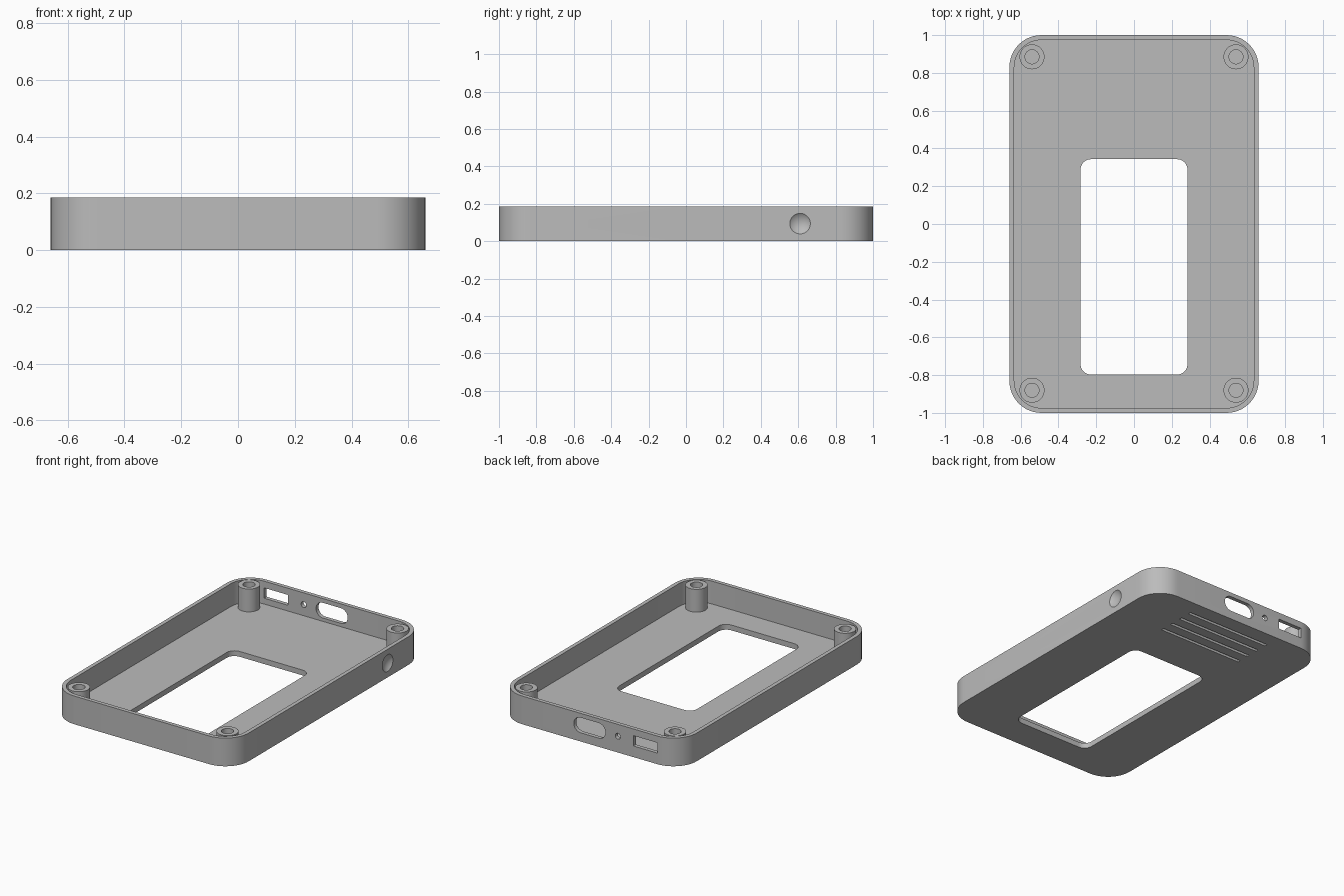
import bpy, bmesh, math
from mathutils import Matrix

cube = bpy.data.objects.get("Cube")
if cube:
    bpy.data.objects.remove(cube)

HX, HY, HEIGHT = 0.66, 1.0, 0.185
WALL, FLOOR, CORNER = 0.026, 0.035, 0.17
PORT_Z = 0.107

grey = bpy.data.materials.new("plain grey")
grey.use_nodes = True
COLOUR = (0.5, 0.5, 0.5, 1)
grey.diffuse_color = COLOUR
grey.node_tree.nodes["Principled BSDF"].inputs["Base Color"].default_value = COLOUR


def finish(bm, name, matrix=None):
    if matrix:
        bm.transform(matrix)
    bmesh.ops.recalc_face_normals(bm, faces=bm.faces)
    mesh = bpy.data.meshes.new(name)
    bm.to_mesh(mesh)
    bm.free()
    obj = bpy.data.objects.new(name, mesh)
    obj.data.materials.append(grey)
    bpy.context.collection.objects.link(obj)
    return obj


def rounded_prism(name, hx, hy, radius, z0, z1, matrix=None, steps=12):
    """Vertical prism with a rounded rectangle outline."""
    bm = bmesh.new()
    ring = []
    for q, (sx, sy) in enumerate([(1, 1), (-1, 1), (-1, -1), (1, -1)]):
        for i in range(steps + 1):
            a = math.pi / 2 * (q + i / steps)
            ring.append(bm.verts.new((sx * (hx - radius) + radius * math.cos(a),
                                      sy * (hy - radius) + radius * math.sin(a), z0)))
    bmesh.ops.remove_doubles(bm, verts=ring, dist=1e-5)
    base = bm.faces.new(sorted(bm.verts, key=lambda v: math.atan2(v.co.y, v.co.x)))
    top = bmesh.ops.extrude_face_region(bm, geom=[base], use_keep_orig=True)["geom"]
    bmesh.ops.translate(bm, vec=(0, 0, z1 - z0),
                        verts=[g for g in top if isinstance(g, bmesh.types.BMVert)])
    return finish(bm, name, matrix)


def cylinder(name, radius, z0, z1, matrix=None):
    bm = bmesh.new()
    bmesh.ops.create_cone(bm, cap_ends=True, segments=40, radius1=radius, radius2=radius,
                          depth=z1 - z0, matrix=Matrix.Translation((0, 0, (z0 + z1) / 2)))
    return finish(bm, name, matrix)


def cut(target, cutter):
    """Subtract a cutter and remove it."""
    cutter.hide_render = True
    mod = target.modifiers.new("cut", "BOOLEAN")
    mod.operation = "DIFFERENCE"
    mod.solver = "EXACT"
    mod.object = cutter
    bpy.context.view_layer.objects.active = target
    bpy.ops.object.modifier_apply(modifier=mod.name)
    bpy.data.objects.remove(cutter)


def smooth(obj):
    bpy.ops.object.select_all(action="DESELECT")
    obj.select_set(True)
    bpy.context.view_layer.objects.active = obj
    bpy.ops.object.shade_smooth_by_angle(angle=math.radians(30))


def back_wall(x):
    return Matrix.Translation((x, HY, PORT_Z)) @ Matrix.Rotation(math.pi / 2, 4, "X")


# Open tray
case = rounded_prism("case_shell", HX, HY, CORNER, 0, HEIGHT)
cut(case, rounded_prism("cavity", HX - WALL, HY - WALL, CORNER - WALL, FLOOR, HEIGHT + 0.1))

# Display window in the floor
cut(case, rounded_prism("window", 0.283, 0.57, 0.055, -0.1, 0.1,
                        Matrix.Translation((0, -0.227, 0))))

# Back ports: pill, pinhole and rectangle
cut(case, rounded_prism("pill_port", 0.115, 0.05, 0.0499, -0.06, 0.06, back_wall(0)))
cut(case, cylinder("pinhole", 0.019, -0.06, 0.06, back_wall(-0.205)))
cut(case, rounded_prism("rectangle_port", 0.087, 0.034, 0.002, -0.06, 0.06, back_wall(-0.405)))

# Side slot recess and concave thumb dish
side = Matrix.Translation((HX, -0.367, 0.093)) @ Matrix.Rotation(math.pi / 2, 4, "Y")
cut(case, rounded_prism("side_slot", 0.018, 0.137, 0.001, -0.015, 0.05, side))
bm = bmesh.new()
bmesh.ops.create_uvsphere(bm, u_segments=64, v_segments=48, radius=0.0856)
cut(case, finish(bm, "dish", Matrix.Translation((HX + 0.0656, 0.61, 0.094))
                 @ Matrix.Rotation(math.pi / 2, 4, "Y")))

# Shallow grooves under the floor
for i in range(4):
    place = Matrix.Translation((0, 0.635 + 0.085 * i, 0))
    cut(case, rounded_prism("groove", 0.305, 0.01, 0.002, -0.05, 0.015, place))
smooth(case)

# Screw posts in the corners
for x, side_name in ((-0.54, "right"), (0.54, "left")):
    for y, end_name in ((-0.88, "front"), (0.885, "back")):
        spot = Matrix.Translation((x, y, 0))
        post = cylinder(f"{end_name}_{side_name}_screw_post", 0.066, FLOOR - 0.01, HEIGHT, spot)
        cut(post, cylinder("bore", 0.037, FLOOR + 0.005, HEIGHT + 0.1, spot))
        smooth(post)
